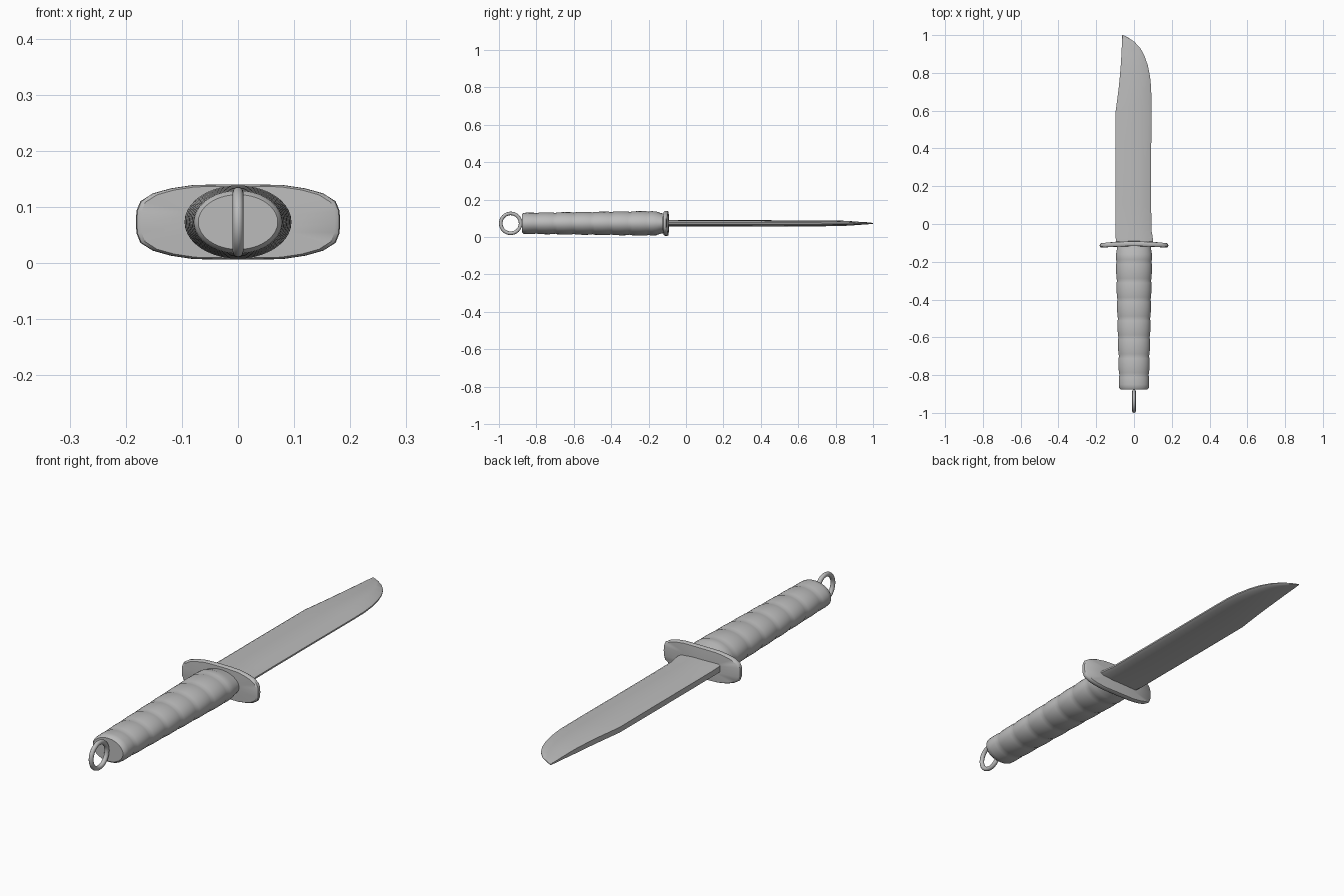
import bpy, math

if "Cube" in bpy.data.objects:
    bpy.data.objects.remove(bpy.data.objects["Cube"])

CZ = 0.073  # height of the long axis

grey = bpy.data.materials.new("plain grey")
grey.diffuse_color = (0.5, 0.5, 0.5, 1)
grey.use_nodes = True
grey.node_tree.nodes["Principled BSDF"].inputs["Base Color"].default_value = grey.diffuse_color


def make(name, verts, faces, angle=35):
    me = bpy.data.meshes.new(name)
    me.from_pydata(verts, [], faces)
    ob = bpy.data.objects.new(name, me)
    bpy.context.collection.objects.link(ob)
    finish(ob, angle)
    return ob


def finish(ob, angle):
    ob.data.materials.append(grey)
    bpy.ops.object.select_all(action='DESELECT')
    ob.select_set(True)
    bpy.context.view_layer.objects.active = ob
    bpy.ops.object.mode_set(mode='EDIT')
    bpy.ops.mesh.select_all(action='SELECT')
    bpy.ops.mesh.normals_make_consistent(inside=False)
    bpy.ops.object.mode_set(mode='OBJECT')
    bpy.ops.object.shade_smooth_by_angle(angle=math.radians(angle))


def loft(name, rings, angle=35):
    """Skin equal-length closed rings and cap both ends."""
    n = len(rings[0])
    verts = [p for r in rings for p in r]
    faces = [(i * n + j, i * n + (j + 1) % n, (i + 1) * n + (j + 1) % n, (i + 1) * n + j)
             for i in range(len(rings) - 1) for j in range(n)]
    faces += [tuple(range(n)), tuple(range(len(verts) - n, len(verts)))]
    return make(name, verts, faces, angle)


# Handle: oval grip with shallow grooves between the wraps
def ellipse(y, rx, rz, n=40):
    return [(rx * math.cos(2 * math.pi * k / n), y, CZ + rz * math.sin(2 * math.pi * k / n))
            for k in range(n)]


def grip(y, inset=0.0):
    t = (y + 0.87) / 0.67
    return ellipse(y, 0.079 + 0.017 * t - inset, 0.057 + 0.009 * t - inset)


rings = [grip(-0.877, 0.008), grip(-0.868, 0.001)]
for k in range(7):
    g = -0.8 + 0.1 * k
    rings += [grip(g - 0.05), grip(g - 0.012, 0.001), grip(g, 0.004), grip(g + 0.012, 0.001)]
rings += [ellipse(-0.16, 0.095, 0.064), ellipse(-0.135, 0.091, 0.055), ellipse(-0.11, 0.088, 0.051)]
loft("handle", rings)

# Guard: long rounded plate, tips bowed slightly towards the handle
quarter = [(0.182, 0.0), (0.181, 0.02), (0.174, 0.037), (0.152, 0.051), (0.12, 0.06), (0.08, 0.066), (0.03, 0.067)]
upper = quarter + [(-x, z) for x, z in reversed(quarter)]
outline = upper + [(x, -z) for x, z in reversed(upper[1:-1])]
layers = []
for y, s in [(-0.123, 0.0), (-0.123, 0.5), (-0.122, 0.95), (-0.117, 0.99), (-0.110, 1.0),
             (-0.103, 0.99), (-0.098, 0.95), (-0.096, 0.5), (-0.096, 0.0)]:
    s = max(s, 0.02)
    layers.append([(x * s, y + 0.005 - 0.009 * (x * s / 0.18) ** 2, CZ + z * s) for x, z in outline])
loft("guard", layers)

# Blade: clipped spine on -x, ground edge on +x
stations = [  # y, spine x, edge x, half thickness
    (-0.105, -0.095, 0.102, 0.018), (-0.07, -0.097, 0.099, 0.018), (-0.03, -0.098, 0.092, 0.017),
    (0.1, -0.098, 0.091, 0.017), (0.35, -0.098, 0.091, 0.017), (0.59, -0.098, 0.092, 0.016),
    (0.65, -0.090, 0.092, 0.016), (0.72, -0.081, 0.091, 0.016), (0.78, -0.075, 0.085, 0.015),
    (0.84, -0.070, 0.073, 0.014), (0.89, -0.067, 0.056, 0.011), (0.93, -0.065, 0.034, 0.008),
    (0.965, -0.064, 0.002, 0.006), (0.985, -0.063, -0.028, 0.004), (1.0, -0.063, -0.057, 0.002)]


def section(y, a, b, h):
    w = b - a
    half = [(a, 0.7), (a + 0.05 * w, 1.0), (a + 0.65 * w, 0.95), (a + 0.93 * w, 0.6), (b, 0.2)]
    return ([(x, y, CZ + h * f) for x, f in half] +
            [(x, y, CZ - h * f) for x, f in reversed(half)])


loft("blade", [section(*s) for s in stations], 30)

# Lanyard ring at the butt
bpy.ops.mesh.primitive_torus_add(major_radius=0.053, minor_radius=0.0095, major_segments=40,
                                 minor_segments=12, location=(0, -0.9375, CZ),
                                 rotation=(0, math.pi / 2, 0))
ring = bpy.context.object
ring.name = "lanyard_ring"
finish(ring, 60)
